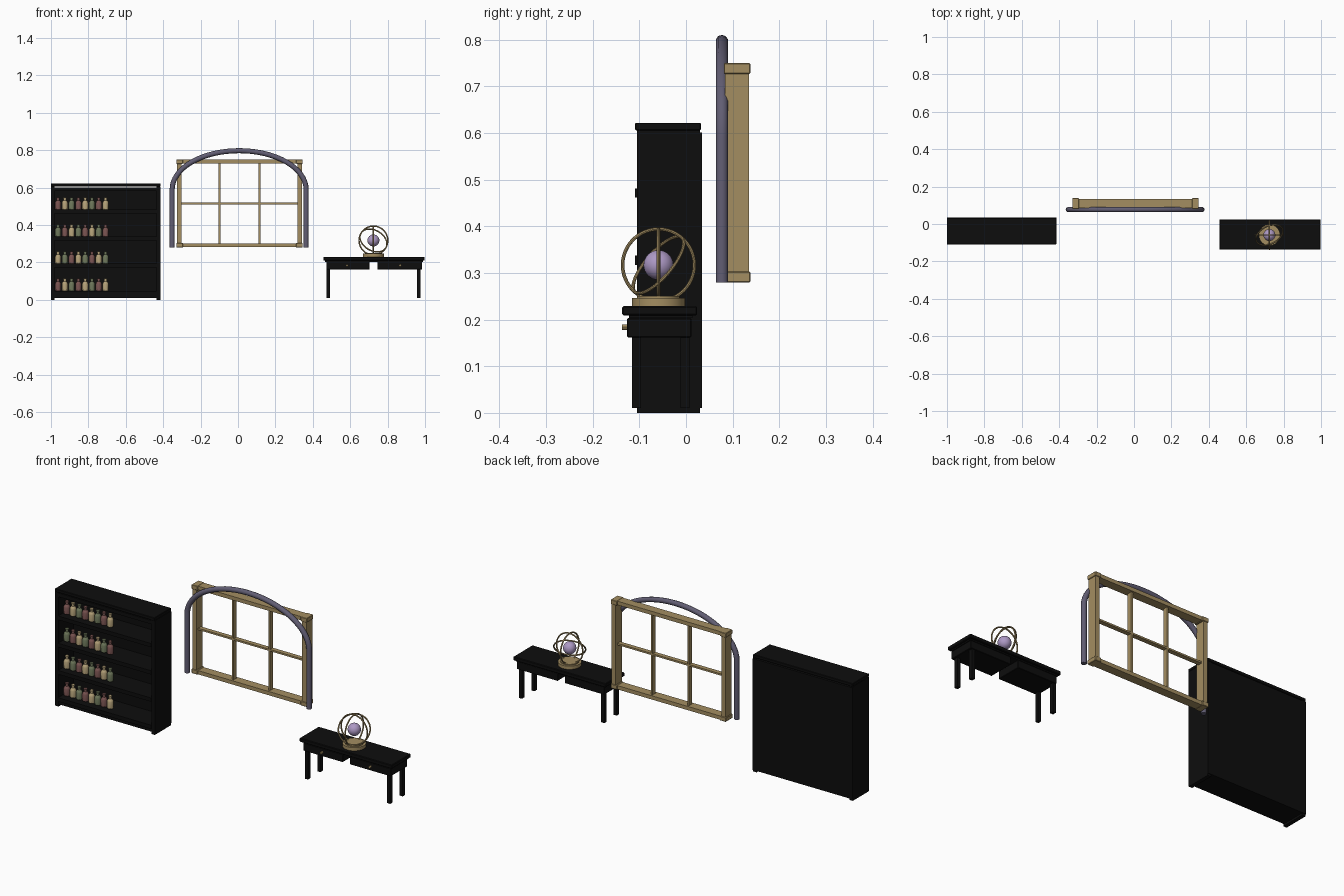
import bpy, math
from mathutils import Vector

cube = bpy.data.objects.get("Cube")
if cube:
    bpy.data.objects.remove(cube, do_unlink=True)


def material(name, r, g, b):
    m = bpy.data.materials.new(name)
    m.use_nodes = True
    m.diffuse_color = (r, g, b, 1)
    bsdf = next(n for n in m.node_tree.nodes if n.type == 'BSDF_PRINCIPLED')
    bsdf.inputs["Base Color"].default_value = (r, g, b, 1)
    return m


black = material("black wood", 0.004, 0.004, 0.004)
gold = material("aged gold", 0.37, 0.27, 0.12)
slate = material("slate purple", 0.12, 0.11, 0.17)
lavender = material("lavender crystal", 0.42, 0.32, 0.56)
red = material("dull red glass", 0.19, 0.085, 0.08)
tan = material("tan glass", 0.46, 0.36, 0.19)
green = material("olive green glass", 0.15, 0.18, 0.10)


def finish(obj, name, mat, smooth=False):
    obj.name = name
    obj.data.materials.append(mat)
    if smooth:
        bpy.ops.object.shade_smooth_by_angle()
    return obj


def box(name, mat, x, y, z, bevel=0):
    """Box from (low, high) ranges along each axis."""
    lo, hi = Vector((x[0], y[0], z[0])), Vector((x[1], y[1], z[1]))
    bpy.ops.mesh.primitive_cube_add(size=1, location=(lo + hi) / 2)
    obj = bpy.context.object
    obj.scale = hi - lo
    bpy.ops.object.transform_apply(location=False, rotation=False, scale=True)
    if bevel:
        mod = obj.modifiers.new("edge", 'BEVEL')
        mod.width, mod.segments = bevel, 1
    return finish(obj, name, mat)


def cylinder(name, mat, radius, depth, loc, sides=32, rot=(0, 0, 0)):
    bpy.ops.mesh.primitive_cylinder_add(vertices=sides, radius=radius, depth=depth,
                                        location=loc, rotation=rot)
    return finish(bpy.context.object, name, mat, True)


def lathe(name, mat, profile, loc, sides=12):
    """Closed solid turned from (radius, height) pairs."""
    verts, faces = [], []
    for r, h in profile:
        for i in range(sides):
            a = math.tau * i / sides
            verts.append((r * math.cos(a), r * math.sin(a), h))
    for k in range(len(profile) - 1):
        for i in range(sides):
            j = (i + 1) % sides
            faces.append((k * sides + i, k * sides + j,
                          (k + 1) * sides + j, (k + 1) * sides + i))
    faces.append(tuple(reversed(range(sides))))
    faces.append(tuple(range(len(verts) - sides, len(verts))))
    mesh = bpy.data.meshes.new(name)
    mesh.from_pydata(verts, [], faces)
    obj = bpy.data.objects.new(name, mesh)
    bpy.context.collection.objects.link(obj)
    bpy.ops.object.select_all(action='DESELECT')
    obj.select_set(True)
    bpy.context.view_layer.objects.active = obj
    obj.location = loc
    return finish(obj, name, mat, True)


# Cabinet carcass
left, right, front, back = -1.0, -0.415, -0.105, 0.034
for side, x in (("right", left), ("left", right - 0.02)):
    box(f"cabinet_{side}_side", black, (x, x + 0.02), (front, back - 0.004), (0, 0.606))
box("cabinet_back", black, (left, right), (back - 0.012, back), (0.01, 0.601))
box("cabinet_top", black, (left - 0.0, right), (-0.109, 0.032), (0.606, 0.622), 0.002)
box("cabinet_upper_rail", black, (left + 0.02, right - 0.02), (front, back - 0.012), (0.582, 0.601))
box("cabinet_plinth", black, (left + 0.02, right - 0.02), (front + 0.004, back - 0.012), (0.01, 0.034))

# Shelves with their rows of bottles
bottle = [(0.014, 0), (0.0165, 0.004), (0.0165, 0.036), (0.014, 0.043),
          (0.0075, 0.05), (0.0075, 0.059), (0.0095, 0.06), (0.0095, 0.066)]
glass = (red, tan, green)
for row in range(4):
    top = 0.048 + row * 0.1445
    box(f"shelf_{row + 1}", black, (left + 0.02, right - 0.02), (-0.109, back - 0.012), (top - 0.02, top))
    for col in range(8):
        lathe(f"bottle_{row + 1}_{col + 1}", glass[(row + col) % 3], bottle,
              (-0.962 + col * 0.0363, -0.06, top))

# Window frame
wx, half = 0.008, 0.32
for side, s in (("left", 1), ("right", -1)):
    x = wx + s * half
    box(f"window_{side}_post", gold, (x - 0.01, x + 0.014) if s > 0 else (x - 0.014, x + 0.01),
        (0.084, 0.135), (0.28, 0.75))
    for part, z in (("lower", 0.28), ("upper", 0.727)):
        box(f"window_{side}_{part}_block", gold, (x - 0.018, x + 0.018), (0.081, 0.138), (z, z + 0.023), 0.002)
box("window_top_rail", gold, (wx - half, wx + half), (0.086, 0.133), (0.729, 0.749))
box("window_bottom_rail", gold, (wx - half, wx + half), (0.086, 0.133), (0.281, 0.301))
for i, s in enumerate((-1, 1)):
    x = wx + s * 0.107
    box(f"window_mullion_{i + 1}", gold, (x - 0.005, x + 0.005), (0.097, 0.123), (0.29, 0.74))
box("window_crossbar", gold, (wx - half, wx + half), (0.098, 0.122), (0.51, 0.519))

# Arch tube: straight legs joined by a half ellipse
spring, rise, reach = 0.59, 0.207, 0.358
path = [(reach, 0.28)]
for i in range(33):
    a = math.pi * i / 32
    path.append((reach * math.cos(a), spring + rise * math.sin(a)))
path.append((-reach, 0.28))
curve = bpy.data.curves.new("window_arch", 'CURVE')
curve.dimensions = '3D'
curve.bevel_depth, curve.bevel_resolution, curve.use_fill_caps = 0.0135, 3, True
spline = curve.splines.new('POLY')
spline.points.add(len(path) - 1)
for point, (x, z) in zip(spline.points, path):
    point.co = (x + 0.006, 0.077, z, 1)
    point.radius = 1
spline.use_smooth = True
arch = bpy.data.objects.new("window_arch", curve)
bpy.context.collection.objects.link(arch)
curve.materials.append(slate)

# Table
box("table_top", black, (0.456, 0.998), (-0.137, 0.024), (0.209, 0.229), 0.003)
box("table_underside", black, (0.466, 0.988), (-0.122, 0.014), (0.203, 0.209))
for side, x0, x1, knob in (("right", 0.472, 0.703, 0.583), ("left", 0.745, 0.985, 0.867)):
    box(f"{side}_drawer", black, (x0, x1), (-0.126, 0.012), (0.162, 0.203), 0.002)
    cylinder(f"{side}_drawer_knob", gold, 0.006, 0.012, (knob, -0.131, 0.184), 12, (math.pi / 2, 0, 0))
for side, x in (("right", 0.474), ("left", 0.957)):
    for end, y in (("front", -0.116), ("back", -0.012)):
        box(f"table_{side}_{end}_leg", black, (x, x + 0.018), (y, y + 0.02), (0.01, 0.17))

# Armillary sphere
ox, oy, oz = 0.724, -0.059, 0.317
cylinder("armillary_base", gold, 0.057, 0.017, (ox, oy, 0.2375))
cylinder("armillary_base_step", gold, 0.046, 0.006, (ox, oy, 0.248))
bpy.ops.mesh.primitive_uv_sphere_add(segments=32, ring_count=16, radius=0.032, location=(ox, oy, oz))
finish(bpy.context.object, "crystal_globe", lavender, True)
tilts = {"side": (0, math.pi / 2, 0), "front": (math.pi / 2, 0, 0),
         "tilted": (math.radians(45), math.radians(30), 0)}
for name, tilt in tilts.items():
    bpy.ops.mesh.primitive_torus_add(major_radius=0.077, minor_radius=0.0038, major_segments=48,
                                     minor_segments=8, location=(ox, oy, oz), rotation=tilt)
    finish(bpy.context.object, f"armillary_{name}_ring", gold, True)
